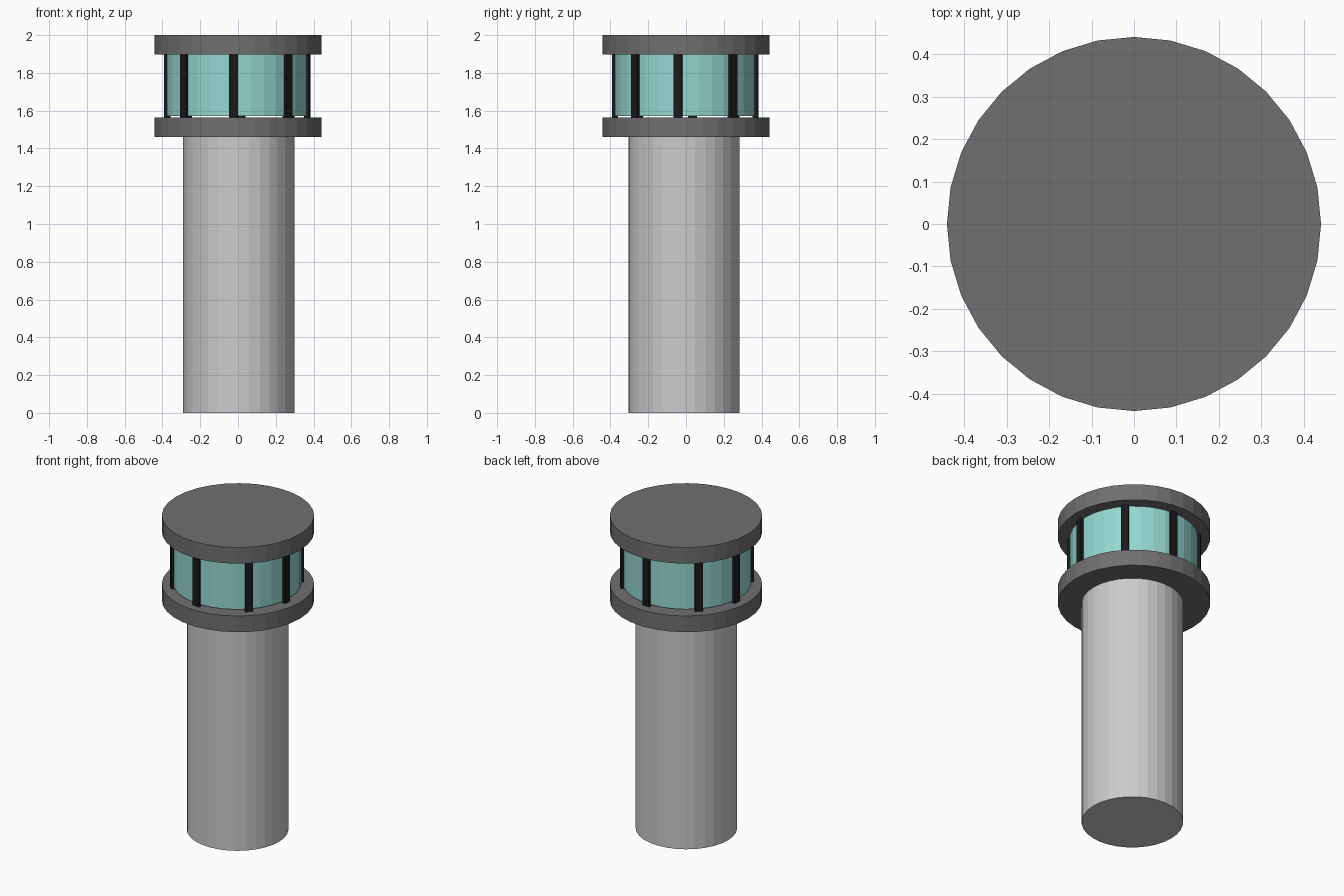
import bpy
from math import radians, cos, sin

if "Cube" in bpy.data.objects:
    bpy.data.objects.remove(bpy.data.objects["Cube"])


def material(name, rgb):
    m = bpy.data.materials.new(name)
    m.diffuse_color = (*rgb, 1)
    m.use_nodes = True
    m.node_tree.nodes["Principled BSDF"].inputs["Base Color"].default_value = m.diffuse_color
    return m


def cylinder(name, radius, z0, z1, mat=None, x=0, y=0):
    bpy.ops.mesh.primitive_cylinder_add(
        vertices=32, radius=radius, depth=z1 - z0, location=(x, y, (z0 + z1) / 2))
    ob = bpy.context.object
    ob.name = name
    if mat:
        ob.data.materials.append(mat)
    return ob


dark_grey = material("dark_grey", (0.16, 0.16, 0.16))
teal = material("teal_glass", (0.3, 0.68, 0.64))
black = material("black", (0.01, 0.01, 0.01))

# Post and the two discs holding the lamp
cylinder("post", 0.294, 0, 1.48, x=0.004, y=-0.01)
cylinder("lower_disc", 0.441, 1.46, 1.563, dark_grey)
cylinder("top_disc", 0.441, 1.897, 2.0, dark_grey)

# Lamp glass, just clear of the lower disc
cylinder("lamp_glass", 0.372, 1.573, 1.9, teal, x=-0.004, y=-0.004)

# Eight guard bars round the glass, in opposite pairs
for i, deg in enumerate((-93, -44.5, -6, 42, 87, 135.5, 174, 222)):
    a = radians(deg)
    r = 0.373
    bpy.ops.mesh.primitive_cube_add(
        size=1, location=(r * cos(a) - 0.004, r * sin(a) - 0.004, 1.73),
        rotation=(0, 0, a))
    bar = bpy.context.object
    bar.name = f"guard_bar_{i + 1}"
    bar.scale = (0.028, 0.046, 0.336)
    bar.data.materials.append(black)
